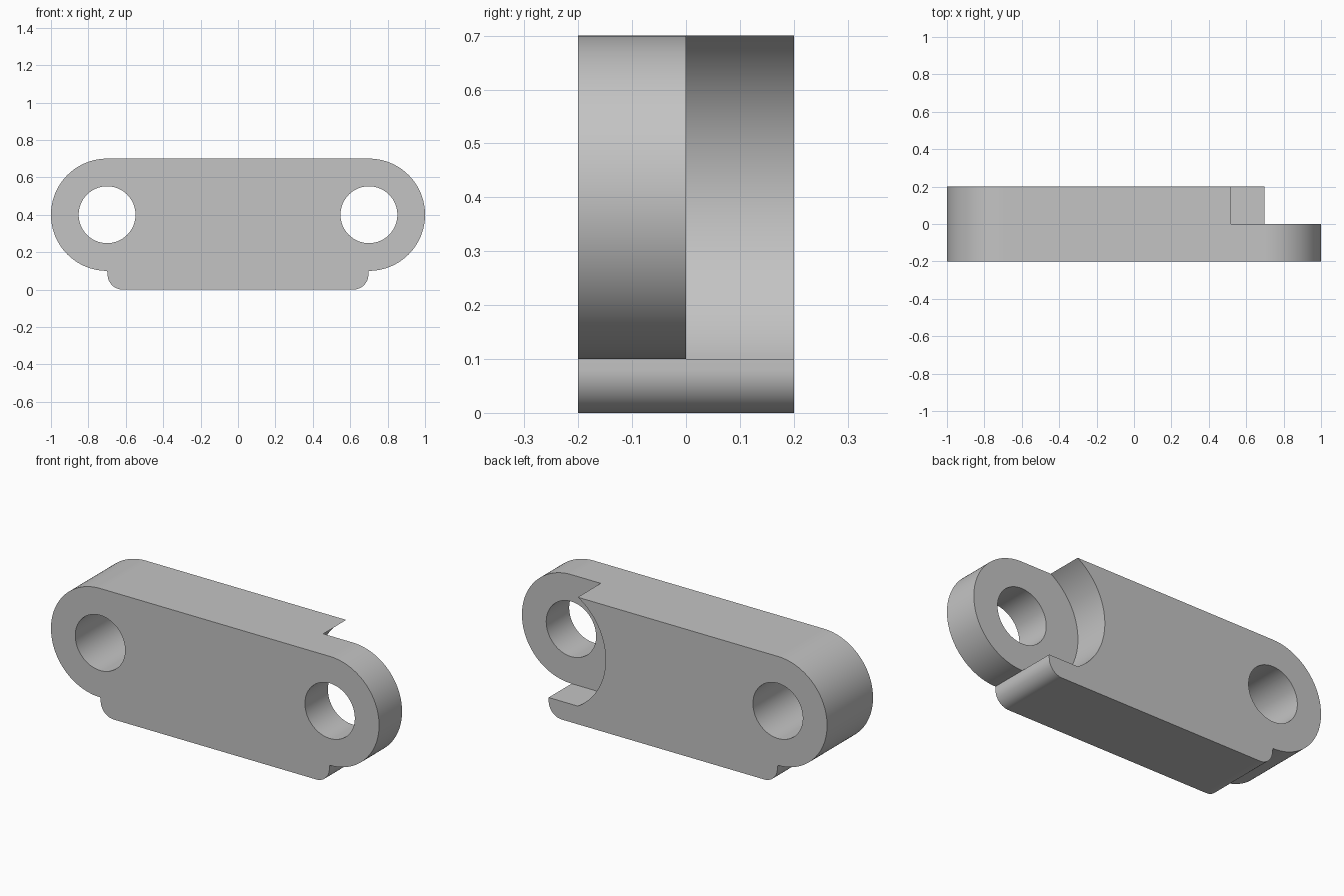
import bpy, bmesh
from math import sin, cos, pi, sqrt, atan2

if "Cube" in bpy.data.objects:
    bpy.data.objects.remove(bpy.data.objects["Cube"], do_unlink=True)

END_X, AXIS_Z = 0.7, 0.4        # pivot centres
END_R, HOLE_R, RELIEF_R = 0.3, 0.152, 0.35
HALF_DEPTH = 0.2
FOOT_X, FOOT_R = 0.697, 0.08    # lower rail ends and corner rounding

grey = bpy.data.materials.new("light grey")
grey.use_nodes = True
colour = (0.55, 0.55, 0.55, 1)
grey.diffuse_color = colour
grey.node_tree.nodes["Principled BSDF"].inputs["Base Color"].default_value = colour


def arc(cx, cz, r, a0, a1, steps):
    return [(cx + r * cos(a0 + (a1 - a0) * i / steps),
             cz + r * sin(a0 + (a1 - a0) * i / steps)) for i in range(steps + 1)]


def extrude(name, profile, y0, y1):
    """Extrude an x-z profile from y0 to y1."""
    bm = bmesh.new()
    face = bm.faces.new([bm.verts.new((x, y0, z)) for x, z in profile])
    new = bmesh.ops.extrude_face_region(bm, geom=[face])["geom"]
    bmesh.ops.translate(bm, vec=(0, y1 - y0, 0),
                        verts=[v for v in new if isinstance(v, bmesh.types.BMVert)])
    bmesh.ops.recalc_face_normals(bm, faces=bm.faces)
    mesh = bpy.data.meshes.new(name)
    bm.to_mesh(mesh)
    bm.free()
    obj = bpy.data.objects.new(name, mesh)
    bpy.context.collection.objects.link(obj)
    mesh.materials.append(grey)
    return obj


# Link body: two round ends and a lower rail with rounded corners
outline = (arc(END_X, AXIS_Z, END_R, -pi / 2, pi / 2, 64)
           + arc(-END_X, AXIS_Z, END_R, pi / 2, 3 * pi / 2, 64)
           + arc(-FOOT_X + FOOT_R, FOOT_R, FOOT_R, pi, 3 * pi / 2, 16)
           + arc(FOOT_X - FOOT_R, FOOT_R, FOOT_R, -pi / 2, 0, 16)
           + [(FOOT_X, AXIS_Z - END_R)])
link = extrude("link_body", outline, -HALF_DEPTH, HALF_DEPTH)

# Pivot holes
cutters = [extrude(name, arc(x, AXIS_Z, HOLE_R, 0, 2 * pi, 96)[:-1], -0.3, 0.3)
           for name, x in (("left_hole_cutter", END_X), ("right_hole_cutter", -END_X))]

# Curved relief behind the left end, stopping on the flat top of the rail
half = atan2(END_R, sqrt(RELIEF_R ** 2 - END_R ** 2))
relief = arc(END_X, AXIS_Z, RELIEF_R, pi - half, pi + half, 64)
relief = ([(1.1, 0.8), (relief[0][0], 0.8)] + relief + [(1.1, AXIS_Z - END_R)])
cutters.append(extrude("relief_cutter", relief, 0, 0.3))

bpy.context.view_layer.objects.active = link
link.select_set(True)
for cutter in cutters:
    cutter.hide_render = True
    mod = link.modifiers.new("cut", "BOOLEAN")
    mod.operation = "DIFFERENCE"
    mod.solver = "EXACT"
    mod.object = cutter
    bpy.ops.object.modifier_apply(modifier=mod.name)
for cutter in cutters:
    bpy.data.objects.remove(cutter, do_unlink=True)

bpy.ops.object.shade_smooth_by_angle(angle=pi / 6)
